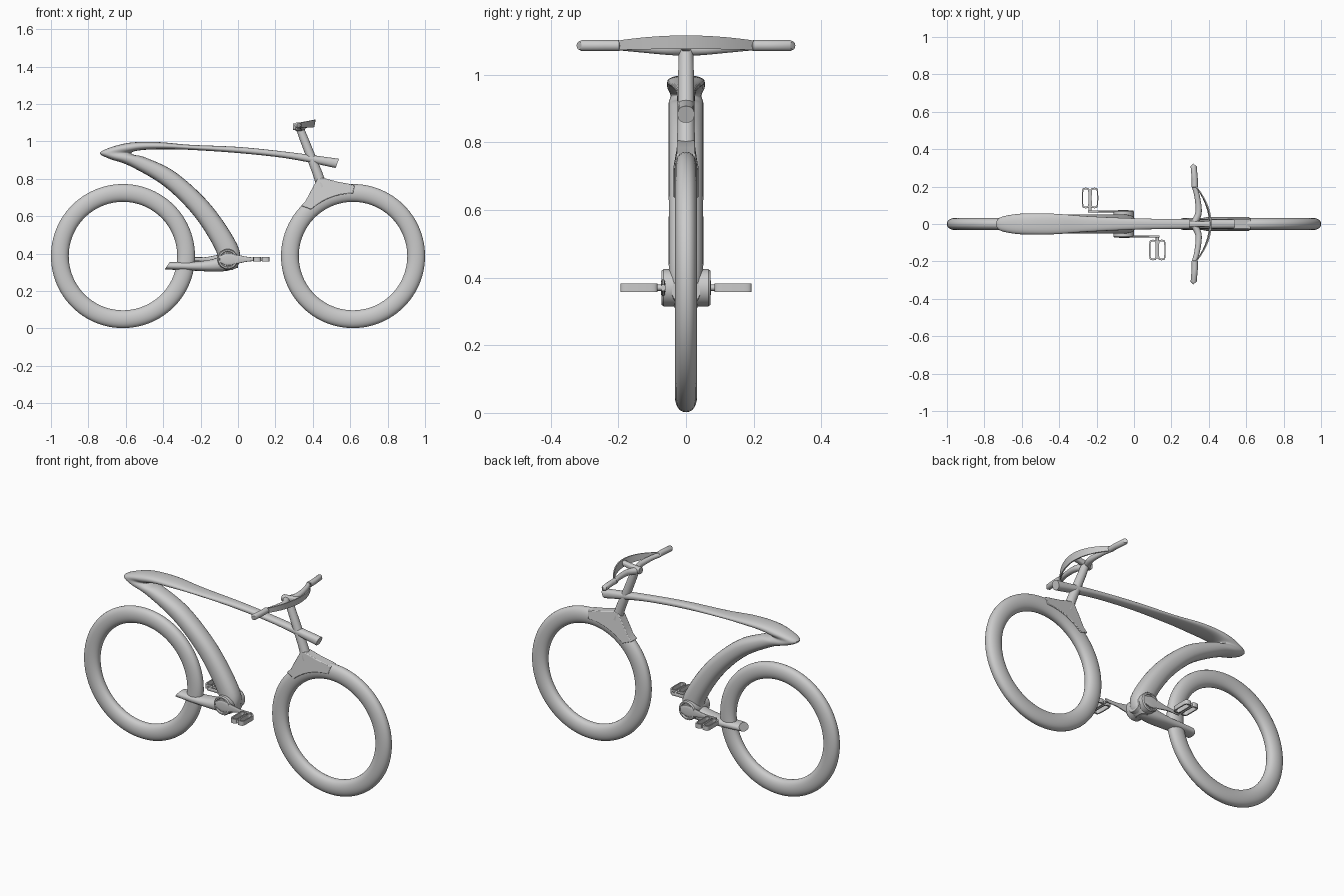
import bpy, bmesh
from math import sin, cos, pi, radians, copysign
from mathutils import Vector

if "Cube" in bpy.data.objects:
    bpy.data.objects.remove(bpy.data.objects["Cube"])


def finish(name, bm, angle=35):
    bmesh.ops.recalc_face_normals(bm, faces=bm.faces[:])
    me = bpy.data.meshes.new(name)
    bm.to_mesh(me)
    bm.free()
    ob = bpy.data.objects.new(name, me)
    bpy.context.collection.objects.link(ob)
    bpy.ops.object.select_all(action='DESELECT')
    ob.select_set(True)
    bpy.context.view_layer.objects.active = ob
    bpy.ops.object.shade_smooth_by_angle(angle=radians(angle))
    return ob


def skin(bm, rings, closed=False):
    """Join rings of points with quads, capping the ends unless closed."""
    vs = [[bm.verts.new(p) for p in r] for r in rings]
    n = len(vs[0])
    for i in range(len(vs) if closed else len(vs) - 1):
        a, b = vs[i], vs[(i + 1) % len(vs)]
        for j in range(n):
            bm.faces.new((a[j], a[(j + 1) % n], b[(j + 1) % n], b[j]))
    if not closed:
        bm.faces.new(vs[0])
        bm.faces.new(vs[-1])


def smooth_path(pts, steps):
    """Catmull-Rom interpolation of tuples."""
    pts = [Vector(p) for p in pts]
    out = []
    for i in range(len(pts) - 1):
        p0, p1, p2, p3 = pts[max(i - 1, 0)], pts[i], pts[i + 1], pts[min(i + 2, len(pts) - 1)]
        for k in range(steps):
            t = k / steps
            out.append(0.5 * (2 * p1 + (p2 - p0) * t + (2 * p0 - 5 * p1 + 4 * p2 - p3) * t * t
                              + (3 * p1 - p0 - 3 * p2 + p3) * t ** 3))
    return out + [pts[-1]]


def loft(name, sections, steps=6, y0=0.0, n=24, power=0.85):
    """Each section: side A (x, z), side B (x, z), half width in y."""
    rings = []
    for x1, z1, x2, z2, w in smooth_path(sections, steps):
        ring = []
        for j in range(n):
            c, s = cos(2 * pi * j / n), sin(2 * pi * j / n)
            c, s = copysign(abs(c) ** power, c), copysign(abs(s) ** power, s)
            ring.append(((x1 + x2) / 2 + (x1 - x2) / 2 * c, y0 + w * s,
                         (z1 + z2) / 2 + (z1 - z2) / 2 * c))
        rings.append(ring)
    bm = bmesh.new()
    skin(bm, rings)
    return finish(name, bm)


def lathe_y(name, profile, cx, cz, n=40):
    """Turn (radius, y) points around an axis along y."""
    bm = bmesh.new()
    skin(bm, [[(cx + r * cos(2 * pi * j / n), y, cz + r * sin(2 * pi * j / n))
               for j in range(n)] for r, y in profile])
    return finish(name, bm)


def tube(name, pts, radii, n=16):
    """Round tube along points with a radius at each."""
    pts = [Vector(p) for p in pts]
    rings = []
    for i, p in enumerate(pts):
        d = (pts[min(i + 1, len(pts) - 1)] - pts[max(i - 1, 0)]).normalized()
        u = d.cross(Vector((0.13, 0.2, 1))).normalized()
        v = d.cross(u)
        rings.append([p + radii[i] * (u * cos(2 * pi * j / n) + v * sin(2 * pi * j / n))
                      for j in range(n)])
    bm = bmesh.new()
    skin(bm, rings)
    return finish(name, bm)


# Hubless wheels: oval-section rings
for name, cx in (("rear_wheel", -0.615), ("front_wheel", 0.615)):
    bm = bmesh.new()
    rings = []
    for i in range(96):
        a = 2 * pi * i / 96
        ring = []
        for j in range(24):
            t = 2 * pi * j / 24
            r = 0.3375 + 0.0475 * cos(t)
            ring.append((cx + r * cos(a), 0.033 * copysign(abs(sin(t)) ** 0.85, sin(t)), 0.387 + r * sin(a)))
        rings.append(ring)
    skin(bm, rings, closed=True)
    finish(name, bm)

# Frame: one continuous sweep from nose, round the tail, down to the pedals
loft("frame", [
    (0.540, 0.907, 0.522, 0.858, 0.025),
    (0.28, 0.942, 0.27, 0.908, 0.026),
    (0.01, 0.970, 0.01, 0.937, 0.030),
    (-0.257, 0.982, -0.257, 0.955, 0.042),
    (-0.42, 0.996, -0.40, 0.958, 0.054),
    (-0.56, 0.995, -0.50, 0.955, 0.056),
    (-0.66, 0.975, -0.555, 0.947, 0.055),
    (-0.738, 0.940, -0.57, 0.938, 0.046),
    (-0.69, 0.908, -0.555, 0.928, 0.051),
    (-0.577, 0.868, -0.49, 0.912, 0.052),
    (-0.39, 0.757, -0.33, 0.832, 0.052),
    (-0.23, 0.596, -0.145, 0.660, 0.051),
    (-0.12, 0.420, -0.005, 0.450, 0.051),
    (-0.105, 0.345, 0.006, 0.350, 0.048),
    (-0.075, 0.312, -0.03, 0.312, 0.035)])

# Rear drive arm gripping the wheel
loft("rear_arm", [
    (0.0, 0.395, 0.0, 0.325, 0.042),
    (-0.06, 0.40, -0.06, 0.308, 0.046),
    (-0.13, 0.372, -0.13, 0.304, 0.046),
    (-0.22, 0.358, -0.22, 0.308, 0.044),
    (-0.30, 0.356, -0.31, 0.312, 0.042),
    (-0.365, 0.355, -0.392, 0.316, 0.038)])

# Bottom bracket housing with stepped end caps
half = [(0.030, 0.064), (0.040, 0.064), (0.043, 0.073), (0.050, 0.073), (0.055, 0.066), (0.055, 0.04)]
lathe_y("crank_housing", half + [(r, -y) for r, y in reversed(half)], -0.055, 0.37)

# Cranks and cage pedals, half a turn apart
for side, word in ((-1, "right"), (1, "left")):
    d = -side                      # right crank points forwards
    bx, px, z = -0.055, -0.055 + d * 0.18, 0.37
    loft(word + "_crank", [
        (bx - d * 0.04, z + 0.018, bx - d * 0.04, z - 0.018, 0.006),
        (bx, z + 0.034, bx, z - 0.034, 0.007),
        (bx + d * 0.06, z + 0.022, bx + d * 0.06, z - 0.022, 0.006),
        (bx + d * 0.12, z + 0.011, bx + d * 0.12, z - 0.011, 0.006),
        (px + d * 0.012, z + 0.010, px + d * 0.012, z - 0.010, 0.006)], 4, side * 0.067, 16, 0.7)
    tube(word + "_pedal_axle", [(px, side * 0.062, z), (px, side * 0.185, z)], [0.009, 0.009])
    bm = bmesh.new()
    for ox in (-0.023, 0.023):     # two rounded loops per pedal
        rings = []
        for i in range(24):
            t = 2 * pi * i / 24
            c, s = cos(t), sin(t)
            c, s = copysign(abs(c) ** 0.45, c), copysign(abs(s) ** 0.4, s)
            rings.append([(px + ox + a * c, side * 0.139 + b * s, z + h)
                          for a, b, h in ((0.021, 0.055, 0.013), (0.021, 0.055, -0.013),
                                          (0.014, 0.046, -0.013), (0.014, 0.046, 0.013))])
        skin(bm, rings, closed=True)
    finish(word + "_pedal", bm)

# Steering column
tube("steering_column", [(0.45, 0, 0.755), (0.425, 0, 0.83), (0.35, 0, 1.02), (0.328, 0, 1.078)],
     [0.028, 0.026, 0.023, 0.021], 24)

# Fork crown: triangular clamp saddling the front wheel
arc = [(0.615 + 0.335 * cos(radians(a)), 0.387 + 0.335 * sin(radians(a))) for a in range(90, 133, 6)]
top = [(0.615 + 0.388 * cos(radians(a)), 0.387 + 0.388 * sin(radians(a))) for a in (136, 131)]
outline = arc + top + [(0.385, 0.727), (0.425, 0.80), (0.455, 0.805), (0.53, 0.785), (0.60, 0.772), (0.625, 0.766)]
bm = bmesh.new()
skin(bm, [[(x, s * (0.038 if i < len(arc) else 0.027), z) for i, (x, z) in enumerate(outline)]
          for s in (-1, 1)])
ob = finish("fork_crown", bm)
bev = ob.modifiers.new("soft_edges", 'BEVEL')
bev.width, bev.segments, bev.limit_method = 0.004, 2, 'ANGLE'

# Handlebar, thicker grips, and tapered centre
bar = smooth_path([(0.318, 0.21, 1.086), (0.337, 0.15, 1.082), (0.345, 0.06, 1.076), (0.318, 0.0, 1.074)], 6)
bar += [Vector((p.x, -p.y, p.z)) for p in reversed(bar[:-1])]
tube("handlebar", bar, [0.013 + 0.006 * (1 - abs(p.y) / 0.21) for p in bar])
for side, word in ((-1, "right"), (1, "left")):
    tube(word + "_grip", [(0.325 - 0.006 * (k == 1), side * y, 1.086) for k, y in enumerate((0.316, 0.308, 0.24, 0.198, 0.195))],
         [0.012, 0.0165, 0.0165, 0.0165, 0.013])

# Curved ribbon ahead of the bar, with a centre spoke
rings = []
for i in range(25):
    y = -0.2 + 0.4 * i / 24
    k = 1 - (y / 0.2) ** 2
    x, z, h = 0.332 + 0.076 * k, 1.087 + 0.009 * k, 0.014 + 0.006 * k
    rings.append([(x - 0.004 - 0.003 * k, y, z - h), (x + 0.003 - 0.003 * k, y, z - h),
                  (x + 0.004 + 0.003 * k, y, z + h), (x - 0.003 + 0.003 * k, y, z + h)])
bm = bmesh.new()
skin(bm, rings)
finish("handlebar_ribbon", bm)
loft("handlebar_spoke", [(0.295, 1.095, 0.295, 1.060, 0.018), (0.345, 1.10, 0.345, 1.068, 0.015),
                         (0.408, 1.108, 0.408, 1.082, 0.016)], 4, 0.0, 16, 0.6)
